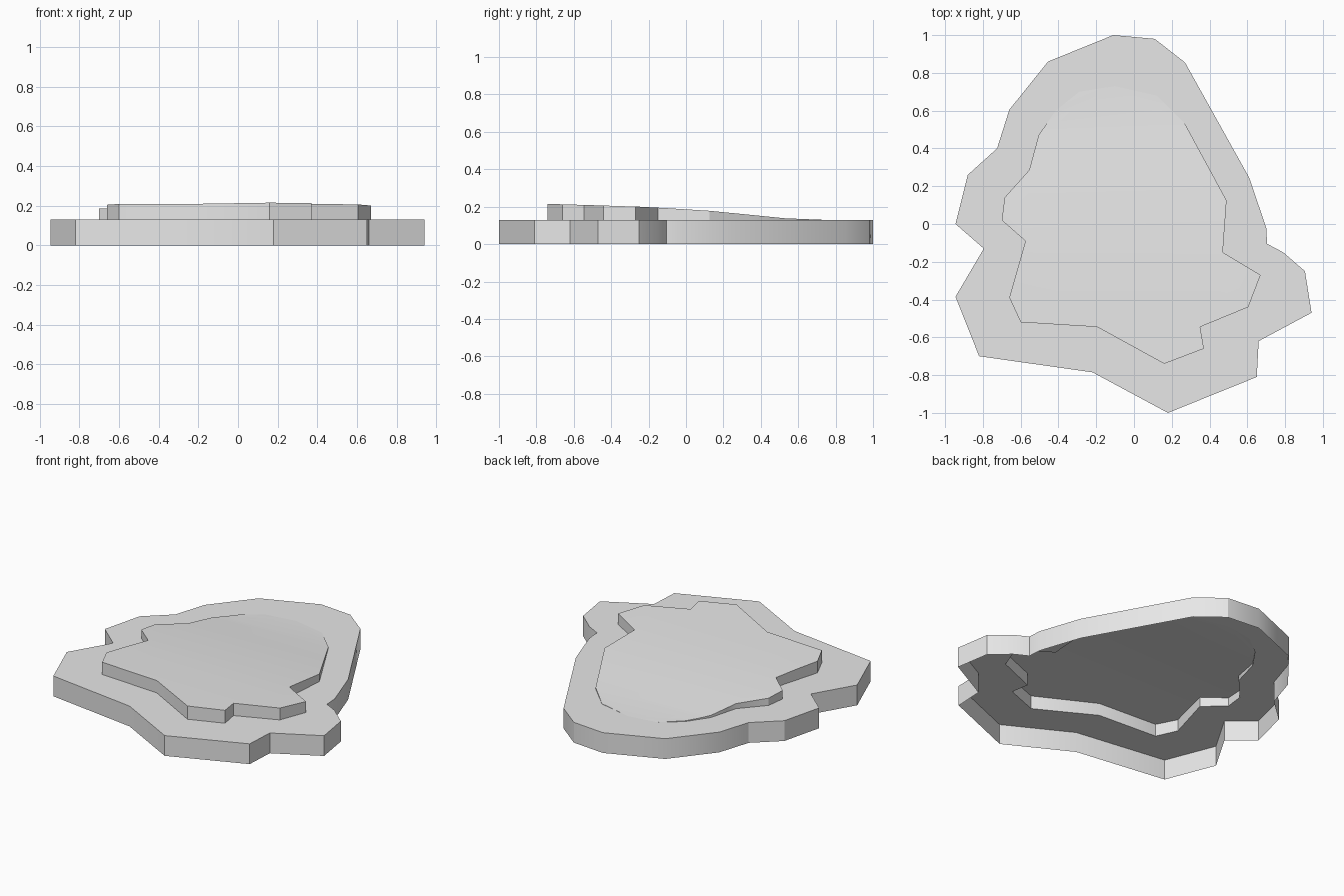
import bpy
import bmesh
import math
from mathutils import Vector

# Remove the default object only
default_cube = bpy.data.objects.get("Cube")
if default_cube:
    bpy.data.objects.remove(default_cube, do_unlink=True)

SLAB_TOP = 0.13

# Outline of the broad lower slab
slab_outline = [
    (-.11, 1), (.11, .98), (.27, .855), (.61, .245), (.70, -.02), (.705, -.105),
    (.79, -.15), (.905, -.25), (.94, -.47), (.66, -.62), (.65, -.81), (.18, -1),
    (-.22, -.785), (-.82, -.70), (-.945, -.385), (-.795, -.13), (-.945, 0),
    (-.88, .26), (-.725, .40), (-.66, .605), (-.455, .86)]

# Outline of the raised plateau, ending in a soft curve at the back
plateau_outline = [
    (-.415, .60), (-.505, .47), (-.555, .285), (-.685, .14), (-.70, .02),
    (-.575, -.09), (-.66, -.39), (-.60, -.52), (-.195, -.545), (.16, -.74),
    (.37, -.66), (.35, -.545), (.605, -.44), (.67, -.27), (.47, -.15),
    (.49, .125), (.27, .53), (.12, .68), (-.1, .73), (-.29, .70)]

# Plateau height along the front-to-back direction
height_profile = [(-.74, .215), (-.5, .208), (-.25, .2), (-.1, .192), (.125, .178),
                  (.35, .156), (.53, .138), (.73, SLAB_TOP)]

stone = bpy.data.materials.new("light_grey_stone")
stone.use_nodes = True
stone_colour = (0.8, 0.8, 0.8, 1)
stone.diffuse_color = stone_colour
stone.node_tree.nodes["Principled BSDF"].inputs["Base Color"].default_value = stone_colour


def plateau_height(y):
    """Interpolate the slope of the plateau."""
    for (y_a, z_a), (y_b, z_b) in zip(height_profile, height_profile[1:]):
        if y <= y_b:
            return z_a + (z_b - z_a) * max(0, (y - y_a) / (y_b - y_a))
    return SLAB_TOP


def add_loop(bm, outline):
    """Add a closed loop of edges at the slab's top level."""
    verts = [bm.verts.new((x, y, SLAB_TOP)) for x, y in outline]
    return [bm.edges.new((a, b)) for a, b in zip(verts, verts[1:] + verts[:1])]


def finish(bm, name):
    """Orient the shell outward, store it and shade it."""
    bmesh.ops.recalc_face_normals(bm, faces=bm.faces[:])
    bm.normal_update()
    if sum(f.normal.z * f.calc_area() for f in bm.faces) < 0:
        bmesh.ops.reverse_faces(bm, faces=bm.faces[:])
    mesh = bpy.data.meshes.new(name)
    bm.to_mesh(mesh)
    bm.free()
    mesh.materials.append(stone)
    part = bpy.data.objects.new(name, mesh)
    bpy.context.collection.objects.link(part)
    bpy.ops.object.select_all(action="DESELECT")
    part.select_set(True)
    bpy.context.view_layer.objects.active = part
    bpy.ops.object.shade_smooth_by_angle(angle=math.radians(30))


# Lower slab: a ledge around the plateau and an outer wall, open below
bm = bmesh.new()
rim = add_loop(bm, slab_outline)
hole = add_loop(bm, plateau_outline)
bmesh.ops.triangle_fill(bm, edges=rim + hole, use_beauty=True, normal=(0, 0, 1))
wall = bmesh.ops.extrude_edge_only(bm, edges=rim)["geom"]
for v in wall:
    if isinstance(v, bmesh.types.BMVert):
        v.co.z = 0
finish(bm, "lower_slab")

# Raised plateau: a sloping cap with a step wall that fades out at the back
bm = bmesh.new()
edge_loop = add_loop(bm, plateau_outline)
bmesh.ops.triangle_fill(bm, edges=edge_loop, use_beauty=True, normal=(0, 0, 1))
for y, z in height_profile[1:-1]:
    bmesh.ops.bisect_plane(bm, geom=bm.verts[:] + bm.edges[:] + bm.faces[:], dist=0.0005,
                           plane_co=Vector((0, y, 0)), plane_no=Vector((0, 1, 0)))
cap = bm.verts[:]
bmesh.ops.extrude_edge_only(bm, edges=[e for e in bm.edges if e.is_boundary])
for v in cap:
    v.co.z = plateau_height(v.co.y)
bmesh.ops.remove_doubles(bm, verts=bm.verts[:], dist=0.002)
finish(bm, "raised_plateau")
